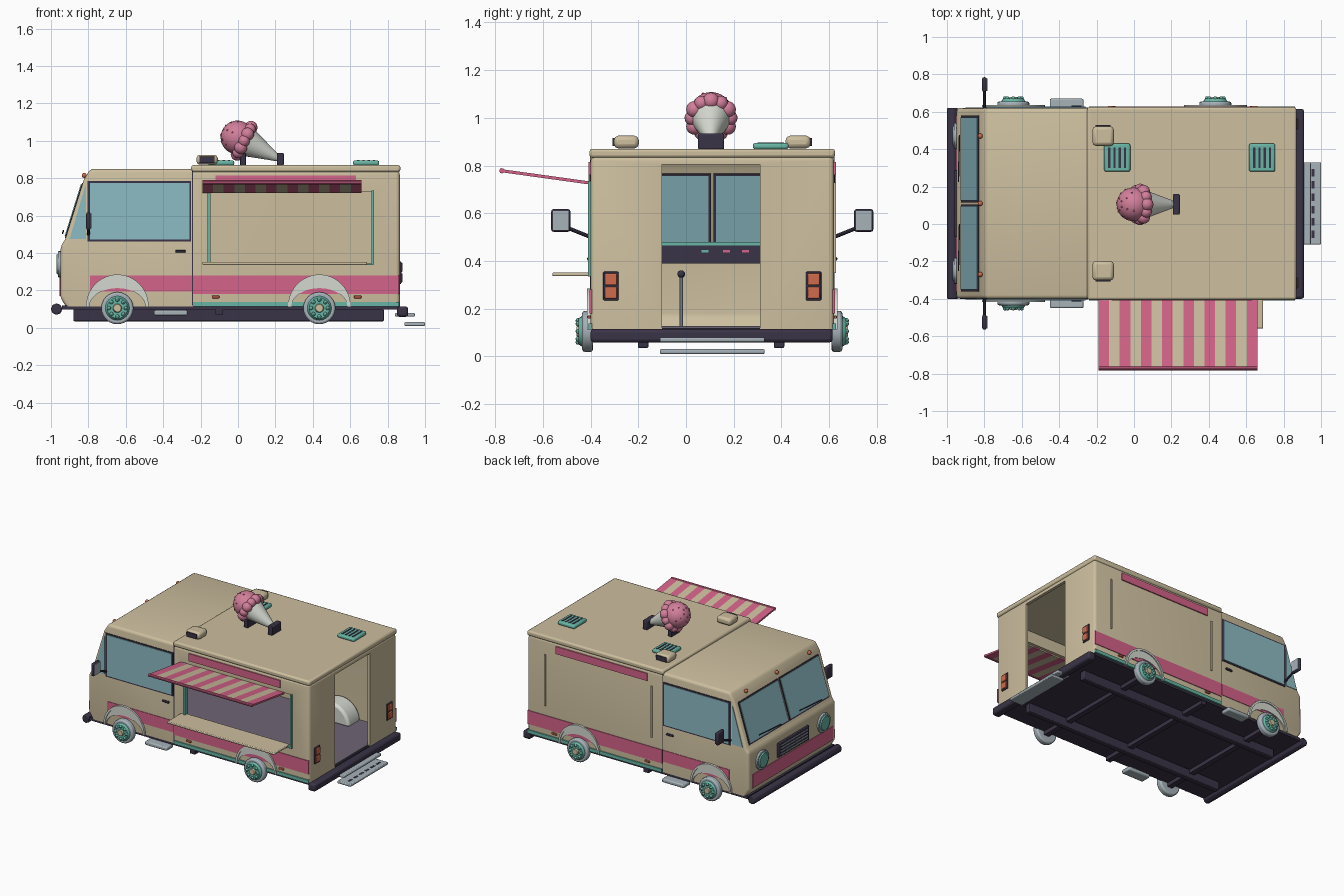
import bpy, bmesh, math
from mathutils import Vector

cube = bpy.data.objects.get("Cube")
if cube:
    bpy.data.objects.remove(cube, do_unlink=True)

MID, HALF = 0.11, 0.51          # body centre line and half width in y
made = []


def material(name, code):
    rgb = [int(code[i:i + 2], 16) / 255 for i in (0, 2, 4)]
    col = [((c + 0.055) / 1.055) ** 2.4 for c in rgb] + [1]
    m = bpy.data.materials.new(name)
    m.use_nodes = True
    m.diffuse_color = col
    m.node_tree.nodes["Principled BSDF"].inputs["Base Color"].default_value = col
    return m


cream = material("cream paint", "cdbf9f")
pink = material("pink paint", "d5638a")
teal = material("teal paint", "68b5a5")
dark = material("dark trim", "3a3346")
glass = material("blue glass", "8dbcc5")
white = material("off white", "d5d9d0")
metal = material("grey metal", "a6b2b9")
orange = material("orange lamp", "d06b4d")
ice = material("ice cream pink", "d27f9a")
floor = material("floor purple", "6e6675")


def finish(name, bm, mat, bevel=0, segments=2):
    bmesh.ops.recalc_face_normals(bm, faces=bm.faces)
    me = bpy.data.meshes.new(name)
    bm.to_mesh(me)
    bm.free()
    ob = bpy.data.objects.new(name, me)
    bpy.context.collection.objects.link(ob)
    me.materials.append(mat)
    if bevel:
        mod = ob.modifiers.new("bevel", "BEVEL")
        mod.width, mod.segments = bevel, segments
    made.append(ob)
    return ob


def prism(name, pts, vec, mat, bevel=0):
    bm = bmesh.new()
    face = bm.faces.new([bm.verts.new(p) for p in pts])
    ext = bmesh.ops.extrude_face_region(bm, geom=[face], use_keep_orig=True)
    bmesh.ops.translate(bm, vec=vec, verts=[v for v in ext["geom"] if isinstance(v, bmesh.types.BMVert)])
    return finish(name, bm, mat, bevel)


def box(name, x, y, z, mat, bevel=0):
    return prism(name, [(x[0], y[0], z[0]), (x[1], y[0], z[0]), (x[1], y[1], z[0]), (x[0], y[1], z[0])],
                 (0, 0, z[1] - z[0]), mat, bevel)


def rod(name, a, b, r, mat, r2=None, sides=24, bevel=0):
    a, b = Vector(a), Vector(b)
    bm = bmesh.new()
    bmesh.ops.create_cone(bm, cap_ends=True, segments=sides, radius1=r,
                          radius2=r if r2 is None else r2, depth=(b - a).length)
    bmesh.ops.rotate(bm, cent=(0, 0, 0), matrix=(b - a).to_track_quat("Z", "Y").to_matrix(), verts=bm.verts)
    bmesh.ops.translate(bm, vec=(a + b) / 2, verts=bm.verts)
    return finish(name, bm, mat, bevel)


def balls(name, items, mat, u=16, v=10):
    bm = bmesh.new()
    for c, r in items:
        new = bmesh.ops.create_uvsphere(bm, u_segments=u, v_segments=v, radius=r)["verts"]
        bmesh.ops.translate(bm, vec=c, verts=new)
    return finish(name, bm, mat)


def shell(name, profile, cutters=()):
    """Hollow body from a side profile, open below and where the two halves meet."""
    ob = prism(name, [(x, MID - HALF, z) for x, z in profile], (0, 2 * HALF, 0), cream)
    bm = bmesh.new()
    bm.from_mesh(ob.data)
    gone = [f for f in bm.faces if f.normal.z < -0.9 or
            (abs(f.normal.x) > 0.9 and abs(f.calc_center_median().x + 0.24) < 0.01)]
    bmesh.ops.delete(bm, geom=gone, context="FACES")
    bm.to_mesh(ob.data)
    bm.free()
    mod = ob.modifiers.new("round", "BEVEL")
    mod.width, mod.segments = 0.02, 3
    mod = ob.modifiers.new("thick", "SOLIDIFY")
    mod.thickness, mod.offset = 0.022, -1
    for c in cutters:
        mod = ob.modifiers.new("cut", "BOOLEAN")
        mod.operation, mod.object, mod.solver = "DIFFERENCE", c, "EXACT"
    bpy.context.view_layer.update()
    me = bpy.data.meshes.new_from_object(ob.evaluated_get(bpy.context.evaluated_depsgraph_get()))
    ob.modifiers.clear()
    ob.data = me
    for c in cutters:
        made.remove(c)
        bpy.data.objects.remove(c, do_unlink=True)


# Body shells
shell("cab_shell", [(-0.92, 0.115), (-0.95, 0.16), (-0.948, 0.44), (-0.925, 0.47),
                    (-0.825, 0.79), (-0.79, 0.85), (-0.24, 0.85), (-0.24, 0.115)])
hatch = box("hatch_cutter", (-0.155, 0.72), (-0.5, -0.3), (0.345, 0.73), cream)
door = box("door_cutter", (0.8, 0.95), (-0.1, 0.31), (0.05, 0.805), cream)
shell("rear_body", [(-0.24, 0.115), (0.865, 0.115), (0.865, 0.84), (-0.24, 0.84)], (hatch, door))
box("roof", (-0.25, 0.868), (-0.405, 0.625), (0.832, 0.87), cream, 0.012)

# Chassis
box("underbody", (-0.94, 0.86), (-0.395, 0.615), (0.098, 0.12), dark)
box("interior_floor", (-0.92, 0.85), (-0.385, 0.605), (0.12, 0.128), floor)
for y in (-0.18, 0.39):
    box("chassis_beam", (-0.88, 0.78), (y - 0.022, y + 0.022), (0.035, 0.1), dark, 0.006)
for x in (-0.64, -0.1, 0.44):
    box("cross_beam", (x - 0.02, x + 0.02), (-0.39, 0.61), (0.07, 0.1), dark)
rod("front_bumper", (-0.97, -0.4, 0.1), (-0.97, 0.62, 0.1), 0.031, dark, sides=8, bevel=0.006)
box("rear_bumper", (0.85, 0.91), (-0.4, 0.615), (0.058, 0.115), dark, 0.014)
for name, x, z in (("upper_step", (0.84, 0.945), 0.07), ("lower_step", (0.89, 1.0), 0.02)):
    box(name, x, (-0.11, 0.33), (z - 0.01, z + 0.01), metal, 0.006)
    for i in range(6):
        y = -0.055 + i * 0.066
        box("step_slot", (x[1] - 0.05, x[1] - 0.035), (y - 0.02, y + 0.02), (z + 0.009, z + 0.012), dark)

# Windscreen
low, high = Vector((-0.925, 0, 0.47)), Vector((-0.825, 0, 0.79))
out = Vector((high.z - low.z, 0, low.x - high.x)).normalized() * -1


def screen(name, y0, y1, t0, t1, lift, mat):
    pts = [low.lerp(high, t) + out * lift + Vector((0, y, 0))
           for t, y in ((t0, y0), (t0, y1), (t1, y1), (t1, y0))]
    prism(name, pts, out * -(lift + 0.03), mat)


for y0, y1 in ((-0.35, 0.095), (0.125, 0.57)):
    screen("windscreen_seal", y0 - 0.01, y1 + 0.01, 0.03, 0.95, 0.004, dark)
    screen("windscreen_pane", y0, y1, 0.06, 0.92, 0.008, glass)
    rod("wiper", low + out * 0.014 + Vector((0, y0 + 0.1, 0.03)),
        low + out * 0.014 + Vector((0.005, y0 + 0.35, 0.045)), 0.004, dark, sides=6)
for y in (-0.27, 0.11, 0.47):
    balls("roof_marker", [((-0.822, y, 0.815), 0.014)], orange, 10, 6)

# Cab front
for y in (-0.25, 0.47):
    rod("headlight_rim", (-0.945, y, 0.34), (-0.962, y, 0.34), 0.07, metal, bevel=0.004)
    rod("headlight", (-0.96, y, 0.34), (-0.97, y, 0.34), 0.058, teal, 0.05)
box("grille", (-0.962, -0.94), (-0.07, 0.29), (0.285, 0.39), dark, 0.005)
for i in range(4):
    z = 0.303 + i * 0.022
    box("grille_slat", (-0.966, -0.955), (-0.05, 0.27), (z - 0.003, z + 0.003), metal)
box("front_stripe", (-0.954, -0.945), (-0.36, 0.58), (0.17, 0.27), pink)

# Dashboard and gear lever
box("dashboard", (-0.92, -0.84), (-0.375, 0.595), (0.39, 0.465), dark)
box("dashboard_top", (-0.92, -0.835), (-0.375, 0.595), (0.465, 0.48), teal)
for y, m in ((0.08, teal), (0.17, pink), (0.25, pink)):
    box("dash_button", (-0.84, -0.835), (y - 0.015, y + 0.015), (0.435, 0.445), m)
rod("gear_lever", (-0.72, -0.02, 0.125), (-0.72, -0.02, 0.34), 0.007, metal, sides=8)
balls("gear_knob", [((-0.72, -0.02, 0.345), 0.016)], dark)


def arc(cx, cy, cz, rx, rz, n=24):
    return [(cx + rx * math.cos(math.pi * i / n), cy, cz + rz * math.sin(math.pi * i / n)) for i in range(n + 1)]


# Everything that repeats on both sides
for s in (-1, 1):
    face = MID + s * HALF

    def span(a, b):
        return sorted((face + s * a, face + s * b))

    def side_poly(name, pts, depth, mat, inner=-0.03):
        prism(name, [(x, face + s * inner, z) for x, z in pts], (0, s * (depth - inner), 0), mat)

    # Door window, front quarter pane, door lines
    side_poly("door_window_seal", [(-0.805, 0.462), (-0.25, 0.462), (-0.25, 0.785), (-0.805, 0.785)], 0.004, dark)
    side_poly("door_window", [(-0.79, 0.472), (-0.26, 0.472), (-0.26, 0.775), (-0.79, 0.775)], 0.008, glass)
    side_poly("quarter_window", [(-0.9, 0.475), (-0.812, 0.475), (-0.812, 0.755), (-0.818, 0.755)], 0.004, glass)
    box("body_seam", (-0.247, -0.241), span(-0.01, 0.002), (0.12, 0.84), dark)
    box("door_handle", (-0.335, -0.28), span(0, 0.014), (0.402, 0.416), dark, 0.004)
    # Painted bands and side markers
    box("cab_stripe", (-0.79, -0.247), span(-0.005, 0.004), (0.195, 0.28), pink)
    box("rear_stripe", (-0.241, 0.862), span(-0.005, 0.005), (0.18, 0.28), pink)
    box("sill_strip", (-0.24, 0.862), span(-0.005, 0.008), (0.113, 0.138), teal)
    box("sign_band", (-0.12, 0.63), span(-0.005, 0.008), (0.76, 0.815), pink)
    for x in (-0.12, 0.64):
        box("side_marker", (x - 0.02, x + 0.02), span(0, 0.012), (0.158, 0.172), orange, 0.003)
    # Wheels and arches
    for x in (-0.645, 0.435):
        side_poly("arch_lip", arc(x, 0, 0.112, 0.168, 0.173) and
                  [(p[0], p[2]) for p in arc(x, 0, 0.112, 0.168, 0.173) + arc(x, 0, 0.112, 0.154, 0.159)[::-1]],
                  0.016, white, -0.005)
        side_poly("arch_panel", [(p[0], p[2]) for p in arc(x, 0, 0.112, 0.157, 0.162)
                                 + arc(x, 0, 0.112, 0.15, 0.1)[::-1]], 0.009, white, -0.005)
        prism("inner_arch", arc(x, face - s * 0.02, 0.12, 0.15, 0.15), (0, -s * 0.14, 0), white, 0.02)
        rod("tyre", (x, face - s * 0.01, 0.105), (x, face + s * 0.035, 0.105), 0.086, metal, bevel=0.01)
        rod("wheel_disc", (x, face + s * 0.03, 0.105), (x, face + s * 0.05, 0.105), 0.068, teal, 0.055)
        rod("wheel_cap", (x, face + s * 0.045, 0.105), (x, face + s * 0.06, 0.105), 0.026, cream, 0.02)
        balls("wheel_nuts", [((x + 0.045 * math.cos(k * math.pi / 4), face + s * 0.052,
                               0.105 + 0.045 * math.sin(k * math.pi / 4)), 0.011) for k in range(8)], teal, 8, 6)
    box("cab_step", (-0.45, -0.27), span(-0.03, 0.05), (0.066, 0.094), metal, 0.008)
    # Mirrors
    rod("mirror_arm", (-0.8, face, 0.5), (-0.8, face + s * 0.1, 0.54), 0.008, dark, sides=8)
    box("mirror_case", (-0.812, -0.788), span(0.085, 0.165), (0.522, 0.618), dark, 0.01)
    box("mirror_face", (-0.79, -0.784), span(0.092, 0.158), (0.53, 0.61), metal)
    # Tail lamps
    y = MID + s * 0.425
    box("tail_lamp_frame", (0.86, 0.873), (y - 0.032, y + 0.032), (0.235, 0.355), dark, 0.004)
    for z in (0.267, 0.323):
        box("tail_lamp", (0.865, 0.88), (y - 0.025, y + 0.025), (z - 0.024, z + 0.024), orange, 0.004)
    # Roof loudspeakers facing outwards
    y = MID + s * 0.36
    box("loudspeaker", (-0.222, -0.108), (y - 0.052, y + 0.052), (0.872, 0.925), cream, 0.018)
    e = y + s * 0.05
    box("loudspeaker_grille", (-0.205, -0.125), (min(e, e + s * 0.008), max(e, e + s * 0.008)),
        (0.882, 0.915), dark)

# Serving hatch trim, counter and blind panel posts
for x in (-0.155, 0.72):
    box("hatch_trim", (x - 0.007, x + 0.007), (-0.41, -0.375), (0.34, 0.735), teal)
    box("panel_post", (x - 0.006, x + 0.006), (0.615, 0.628), (0.35, 0.73), cream)
box("hatch_sill", (-0.16, 0.725), (-0.41, -0.375), (0.335, 0.345), teal)
box("counter", (-0.19, 0.69), (-0.56, -0.38), (0.336, 0.352), cream, 0.005)

# Striped awning
count, x0, width = 15, -0.19, 0.85 / 15
for i in range(count):
    x = x0 + i * width
    prism("awning_stripe", [(x, -0.4, 0.72), (x, -0.775, 0.772), (x, -0.775, 0.785), (x, -0.4, 0.733)],
          (width, 0, 0), cream if i % 2 else pink)
rod("awning_rail", (x0, -0.772, 0.778), (x0 + 0.85, -0.772, 0.778), 0.011, pink, sides=10)

# Roof vents
for x in (-0.09, 0.685):
    box("roof_vent", (x - 0.07, x + 0.07), (0.28, 0.43), (0.868, 0.895), teal, 0.01)
    for i in range(4):
        sx = x - 0.042 + i * 0.028
        box("vent_slot", (sx - 0.006, sx + 0.006), (0.3, 0.41), (0.893, 0.897), dark)

# Ice cream cone on the roof
c, d = Vector((-0.003, 0.105, 1.018)), Vector((0.89, 0, -0.456))
u, v = Vector((0, 1, 0)), Vector((0.456, 0, 0.89))
balls("scoop", [(c, 0.09)], ice, 32, 20)
ring = [(2 * math.pi * k / 12, 0.031 + 0.004 * (k % 2)) for k in range(12)]
balls("scoop_skirt", [(c + d * 0.04 + (u * math.cos(a) + v * math.sin(a)) * 0.08, r) for a, r in ring], ice)
dots = [(ang + row, tilt) for row, tilt in enumerate((0.35, 0.75, 1.15)) for ang in range(0, 6)]
balls("sprinkles", [(c + (-d * math.cos(t) + (u * math.cos(a) + v * math.sin(a)) * math.sin(t)) * 0.09, 0.005)
                    for a, t in dots], pink, 6, 4)
rod("cone", c + d * 0.04, c + d * 0.262, 0.085, white, 0.012, 32)
box("cone_rest", (0.01, 0.042), (0.055, 0.155), (0.868, 0.935), dark, 0.004)
box("cone_tip_holder", (0.208, 0.245), (0.05, 0.16), (0.868, 0.935), dark, 0.006)

# Smooth shading with sharp edges kept
bpy.ops.object.select_all(action="DESELECT")
for ob in made:
    ob.select_set(True)
bpy.context.view_layer.objects.active = made[0]
bpy.ops.object.shade_smooth_by_angle(angle=math.radians(35))
